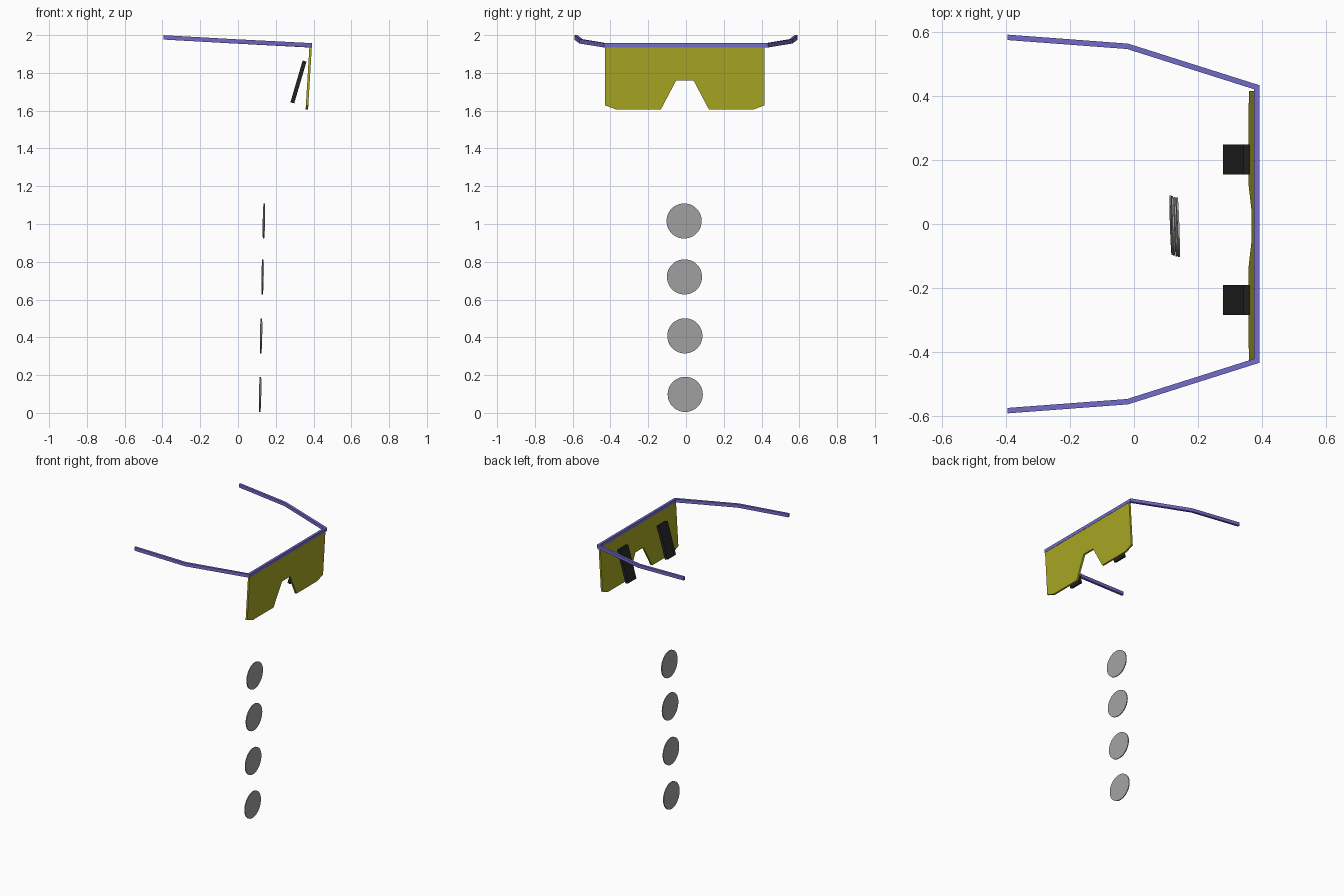
import bpy, bmesh
from mathutils import Vector, Matrix

cube = bpy.data.objects.get("Cube")
if cube:
    bpy.data.objects.remove(cube, do_unlink=True)


def material(name, rgb):
    m = bpy.data.materials.new(name)
    m.use_nodes = True
    m.diffuse_color = (*rgb, 1)
    m.node_tree.nodes["Principled BSDF"].inputs["Base Color"].default_value = (*rgb, 1)
    return m


YELLOW = material("yellow lens", (0.39, 0.39, 0.017))
PURPLE = material("purple frame", (0.175, 0.15, 0.60))
BLACK = material("black rubber", (0.017, 0.017, 0.017))
GREY = material("grey metal", (0.36, 0.36, 0.36))


def finish(bm, name, mat):
    bmesh.ops.recalc_face_normals(bm, faces=bm.faces[:])
    mesh = bpy.data.meshes.new(name)
    bm.to_mesh(mesh)
    bm.free()
    mesh.materials.append(mat)
    ob = bpy.data.objects.new(name, mesh)
    bpy.context.collection.objects.link(ob)
    return ob


def sweep(name, path, width, height, mat):
    """Rectangular bar along a path, mitred at its corners."""
    pts = [Vector(p) for p in path]
    bm = bmesh.new()
    rings = []
    for i, p in enumerate(pts):
        before = (p - pts[i - 1]) if i else (pts[1] - p)
        after = (pts[i + 1] - p) if i < len(pts) - 1 else before
        n1, n2 = (Vector((-d.y, d.x, 0)).normalized() for d in (before, after))
        side = (n1 + n2).normalized()
        side *= width / 2 / side.dot(n1)
        up = Vector((0, 0, height / 2))
        rings.append([bm.verts.new(p + a * side + b * up)
                      for a, b in ((-1, -1), (1, -1), (1, 1), (-1, 1))])
    for r, s in zip(rings, rings[1:]):
        for k in range(4):
            j = (k + 1) % 4
            bm.faces.new((r[k], r[j], s[j], s[k]))
    bm.faces.new(rings[0])
    bm.faces.new(rings[-1])
    return finish(bm, name, mat)


# Brow bar with both temple arms
arm = [(-0.395, 0.583, 1.988), (-0.02, 0.555, 1.967), (0.384, 0.427, 1.946)]
path = arm + [(x, -y, z) for x, y, z in reversed(arm)]
sweep("frame", path, 0.017, 0.023, PURPLE)

# Lens plate with nose notch, leaning back towards its lower edge
half = [(0.422, 1.94), (0.422, 1.628), (0.36, 1.605), (0.128, 1.605), (0.046, 1.76)]
outline = half + [(-y, z) for y, z in reversed(half)]
bm = bmesh.new()
face = bm.faces.new([bm.verts.new((0.378 + (z - 1.94) * 0.06, y - 0.006, z))
                     for y, z in outline])
extruded = bmesh.ops.extrude_face_region(bm, geom=[face])["geom"]
bmesh.ops.translate(bm, vec=(0.013, 0, 0),
                    verts=[v for v in extruded if isinstance(v, bmesh.types.BMVert)])
finish(bm, "lens", YELLOW)

# Slanted nose pads behind the lens
for name, y in (("left_pad", 0.202), ("right_pad", -0.238)):
    bm = bmesh.new()
    bmesh.ops.create_cube(bm, size=1)
    bmesh.ops.scale(bm, vec=(0.021, 0.094, 0.23), verts=bm.verts)
    bmesh.ops.rotate(bm, matrix=Matrix.Rotation(0.285, 3, "Y"), verts=bm.verts)
    bmesh.ops.translate(bm, vec=(0.32, y, 1.752), verts=bm.verts)
    finish(bm, name, BLACK)

# Column of thin round discs, each turned slightly
tilt = Vector((1, 0.035, -0.02)).to_track_quat("Z", "Y").to_matrix()
for i, (x, z) in enumerate(((0.117, 0.098), (0.122, 0.408), (0.13, 0.72), (0.137, 1.016))):
    bm = bmesh.new()
    bmesh.ops.create_cone(bm, cap_ends=True, segments=48, radius1=0.093,
                          radius2=0.093, depth=0.006)
    bmesh.ops.rotate(bm, matrix=tilt, verts=bm.verts)
    bmesh.ops.translate(bm, vec=(x, -0.004 - 0.002 * i, z), verts=bm.verts)
    disc = finish(bm, f"disc_{i + 1}", GREY)
    bpy.ops.object.select_all(action="DESELECT")
    disc.select_set(True)
    bpy.context.view_layer.objects.active = disc
    bpy.ops.object.shade_smooth_by_angle()
